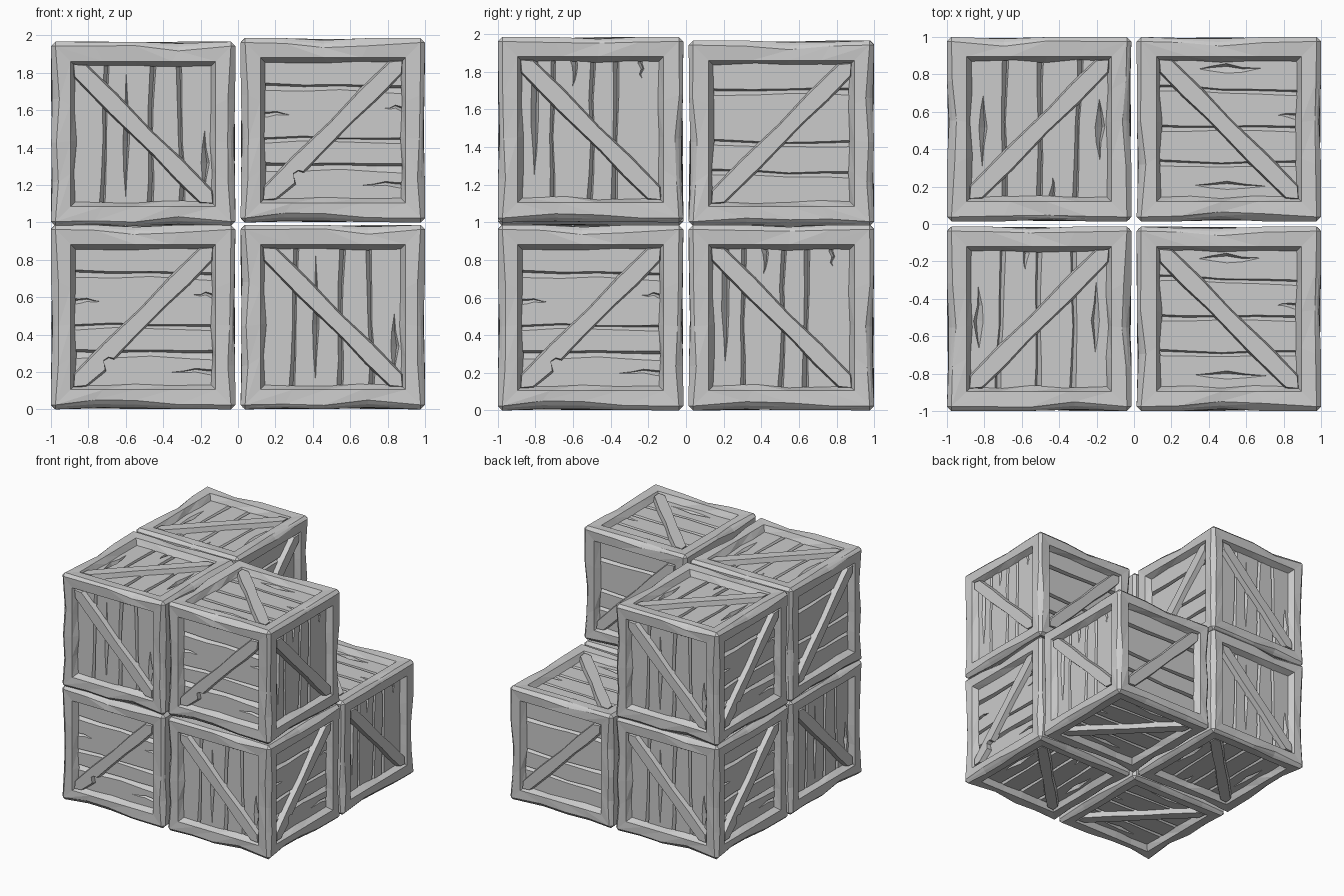
import bpy, bmesh, random
from math import radians
from mathutils import Vector as V, Matrix

if "Cube" in bpy.data.objects:
    bpy.data.objects.remove(bpy.data.objects["Cube"])

random.seed(4)
H = 0.493        # crate half size
A = 0.388        # half size of the framed opening
C = 0.024        # corner chamfer
PANEL = 0.055    # plank depth below the frame
BRACE = 0.014    # brace depth below the frame
S = 0.70711

X, Y, Z = V((1, 0, 0)), V((0, 1, 0)), V((0, 0, 1))
bm = bmesh.new()
rim_wear = {}


def emit(pts, n):
    """Add a face that looks along n."""
    f = bm.faces.new([bm.verts.new(p) for p in pts])
    f.normal_update()
    if f.normal.dot(n) < 0:
        f.normal_flip()


def wear(p):
    """Chamfer size and sink at an edge point, shared by both faces there."""
    key = tuple(round(c, 3) for c in p)
    if key not in rim_wear:
        rim_wear[key] = (random.uniform(0.016, 0.042), random.uniform(0.0, 0.012))
    return rim_wear[key]


# ---- frame: chamfered, worn rim with a sloped inner lip
def frame(u, v, n):
    ts = (-1, -0.55, -0.1, 0.4, 1)
    for along, side in ((u, v), (u, -v), (v, u), (v, -u)):
        sgn = 1 if sum(along) > 0 else -1
        rows = []
        for t in ts:
            base = along * (t * sgn)
            end = abs(t) == 1
            c, d = (C, 0) if end else wear(base + side + n)
            mid = base * (H - C) + (side + n) * (H - c / 2 - d * 0.8)
            rim = base * (H - C) + side * (H - c - d) + n * (H - d)
            lip = base * A + side * A + n * (H - 0.006)
            i = 0.027 if end else random.uniform(0.016, 0.036)
            floor = base * (A - 0.027) + side * (A - i) + n * (H - PANEL - 0.004)
            rows.append((mid, rim, lip, floor))
        for a, b in zip(rows, rows[1:]):
            for k in range(3):
                emit((a[k], a[k + 1], b[k + 1]), n)
                emit((a[k], b[k + 1], b[k]), n)
    for a in (u, -u):
        for b in (v, -v):
            e = H - C
            emit((a * e + b * e + n * H,
                  a * (H - C / 2) + b * e + n * (H - C / 2),
                  (a + b + n) * (H - 2 * C / 3),
                  a * e + b * (H - C / 2) + n * (H - C / 2)), n)


# ---- planks: flat boards parted by V grooves; a groove is
# (u at top, u at bottom, half widths top/middle/bottom, v top, v bottom)
def planks(u, v, n, grooves):
    def at(a, b, depth=PANEL):
        return u * a + v * b + n * (H - depth)
    left = [at(-A, A), at(-A, -A)]
    for u0, u1, w0, w1, w2, v0, v1 in sorted(grooves, key=lambda g: g[0] + g[1]):
        line = []
        for t, w in ((0, w0), (0.3, (w0 + w1) / 2), (0.55, w1), (0.8, (w1 + w2) / 2), (1, w2)):
            j = random.uniform(-0.007, 0.007)
            line.append((u0 + (u1 - u0) * t + j, v0 + (v1 - v0) * t, w))
        if v0 < A:
            line.insert(0, (line[0][0], A, 0))
        if v1 > -A:
            line.append((line[-1][0], -A, 0))
        lo = [at(a - w, b) for a, b, w in line]
        hi = [at(a + w, b) for a, b, w in line]
        deep = [at(a + w * 0.4, b, PANEL + min(0.035, 2 * w)) for a, b, w in line]
        emit(left + lo[::-1], n)
        for i, (p, q) in enumerate(zip(line, line[1:])):
            if p[2] + q[2] > 0:
                for s in (lo, hi):
                    quad = [s[i]]
                    if p[2] > 0:
                        quad.append(deep[i])
                    if q[2] > 0:
                        quad.append(deep[i + 1])
                    emit(quad + [s[i + 1]], n)
        left = hi
    emit(left + [at(A, -A), at(A, A)], n)


# ---- diagonal brace, top left to bottom right, chipped edges
def brace(u, v, n, notch):
    low = [(-0.48, -0.046), (-0.2, -0.05), (0.12, -0.043), (0.3, -0.05), (0.48, -0.046)]
    if notch:
        low[1:2] = [(-0.345, -0.06), (-0.315, -0.015), (-0.285, -0.022), (-0.27, -0.048), (-0.1, -0.044)]
    top = [(0.48, 0.046), (0.25, 0.05), (0.02, 0.042), (-0.25, 0.05), (-0.48, 0.046)]
    outline = low + [(0.53, 0)] + top + [(-0.53, 0)]

    def at(s, w, depth):
        return u * ((s + w) * S) + v * ((w - s) * S) + n * (H - depth)
    upper = [at(s * 0.99, w * 0.9, BRACE) for s, w in outline]
    lower = [at(s, w * 1.12, PANEL + 0.01) for s, w in outline]
    emit(upper, n)
    for i in range(len(outline)):
        j = (i + 1) % len(outline)
        emit((upper[i], upper[j], lower[j], lower[i]), n)


def full(u0, u1, w):
    return (u0, u1, w, w * 0.7, w * 1.1, A, -A)


def spindle(u0, w, v0, v1):
    return (u0, u0, 0, w, 0, v0, v1)


FRONT = [full(-.20, -.22, .014), spindle(-.09, .018, .33, -.34), full(.05, .04, .016),
         full(.19, .21, .015), spindle(.33, .022, .02, -.3)]
RIGHT = [full(.23, .22, .02), (.09, .09, .016, .009, 0, A, .23), (.12, .12, 0, .008, .016, -.27, -A),
         full(-.05, -.05, .015), full(-.19, -.2, .024), (-.29, -.29, 0, .01, .016, -.15, -A)]
BACK = [(-.3, -.3, .018, .02, 0, A, -.24), full(-.2, -.21, .013), (-.09, -.09, .02, .01, 0, A, .23),
        full(.01, .0, .014), full(.14, .12, .016), (.27, .27, .014, .008, 0, A, .27)]
LEFT = [full(.225, .22, .018), full(-.05, -.06, .016), full(-.21, -.22, .016)]
TOP = [spindle(.32, .026, .17, -.16), full(.19, .22, .015), (.07, .07, .02, .01, 0, A, .26),
       full(.0, .01, .016), full(-.19, -.18, .016), spindle(-.3, .022, .2, -.18)]

# sides: plank axes across and along, outward normal
for u, v, n, grooves, notch in ((X, Z, -Y, FRONT, False), (Z, -Y, X, RIGHT, True),
                                (-X, Z, Y, BACK, False), (Z, Y, -X, LEFT, False),
                                (-X, Y, Z, TOP, False), (-X, Y, -Z, TOP, False)):
    frame(u, v, n)
    planks(u, v, n, grooves)
    brace(u, v, n, notch)

bmesh.ops.remove_doubles(bm, verts=bm.verts[:], dist=0.0001)
mesh = bpy.data.meshes.new("wooden_crate")
bm.to_mesh(mesh)
bm.free()

# ---- seven stacked crates, turned for variety
P = 0.507
for name, x, y, z, turn in (("crate_bottom_front_left", -P, -P, H, -90),
                            ("crate_bottom_front_right", P, -P, H, 0),
                            ("crate_bottom_back_left", -P, P, H, 180),
                            ("crate_bottom_back_right", P, P, H, -90),
                            ("crate_top_front_left", -P, -P, 1.473, 0),
                            ("crate_top_front_right", P, -P, 1.492, -90),
                            ("crate_top_back_left", -P, P, 1.473, 180)):
    ob = bpy.data.objects.new(name, mesh)
    ob.matrix_world = Matrix.Translation((x, y, z)) @ Matrix.Rotation(radians(turn), 4, 'Z')
    bpy.context.collection.objects.link(ob)
